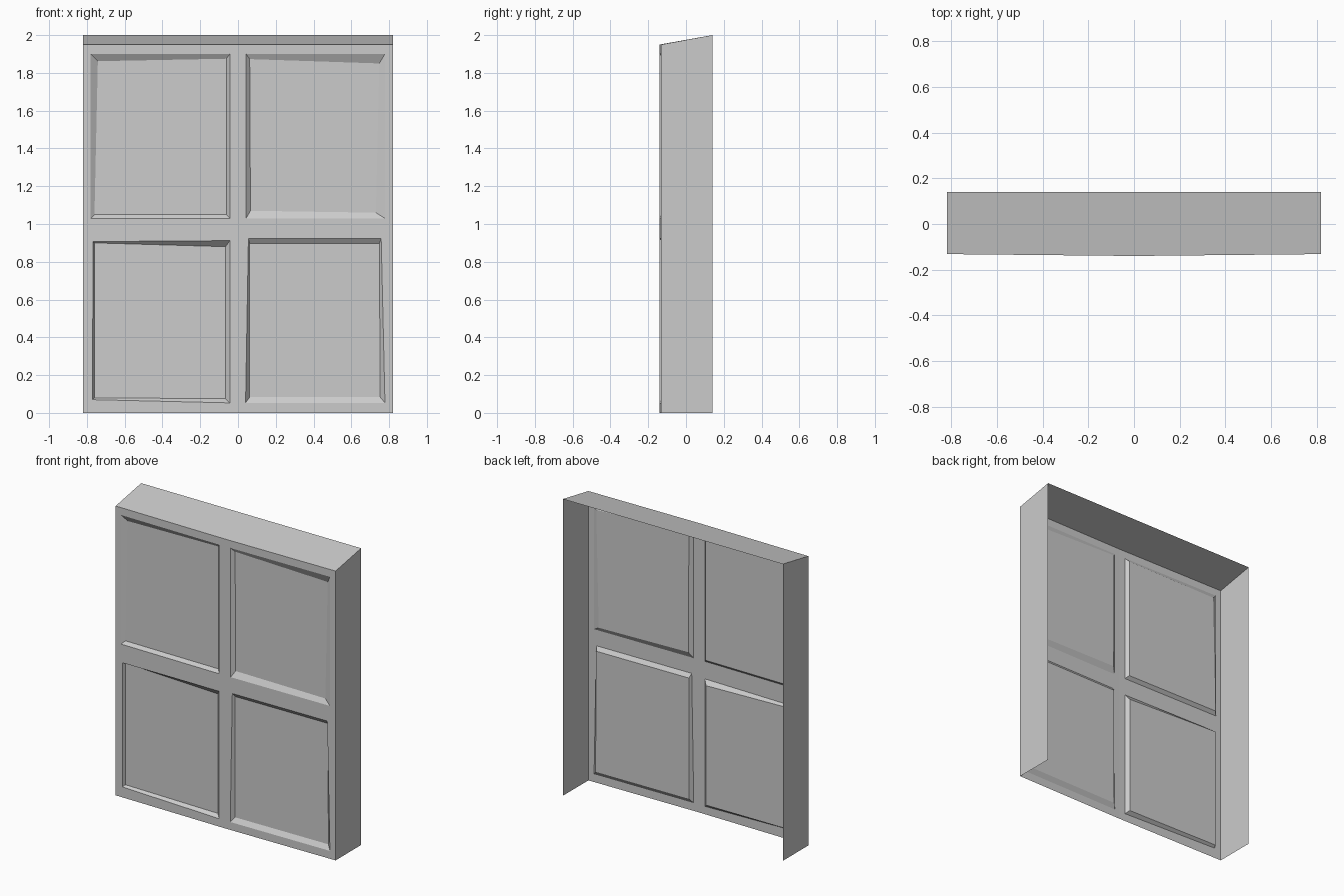
import bpy
import bmesh

cube = bpy.data.objects.get("Cube")
if cube:
    bpy.data.objects.remove(cube, do_unlink=True)

HALF_W, BACK, FRONT_TOP, BACK_TOP, MID = 0.82, 0.14, 1.95, 2.0, 0.97
RECESS = 0.02

grey = bpy.data.materials.new("plain grey")
grey.use_nodes = True
colour = (0.6, 0.6, 0.6, 1)
grey.diffuse_color = colour
grey.node_tree.nodes["Principled BSDF"].inputs["Base Color"].default_value = colour


def front_y(x):
    """The front bows gently outward toward its centre line."""
    return -0.14 + 0.01 * abs(x)


def on_front(points, depth=0.0):
    return [(x, front_y(x) + depth, z) for x, z in points]


def make_object(name, faces):
    bm = bmesh.new()
    for face in faces:
        bm.faces.new([bm.verts.new(p) for p in face])
    bmesh.ops.remove_doubles(bm, verts=bm.verts, dist=0.0005)
    mesh = bpy.data.meshes.new(name)
    bm.to_mesh(mesh)
    bm.free()
    mesh.materials.append(grey)
    obj = bpy.data.objects.new(name, mesh)
    bpy.context.collection.objects.link(obj)


def panel(name, cell, rim, floor):
    """Frame band, uneven sloping bevels and a recessed floor."""
    x0, x1, z0, z1 = cell
    loops = [on_front([(x0, z0), (x1, z0), (x1, z1), (x0, z1)]),
             on_front(rim), on_front(floor, RECESS)]
    faces = [loops[-1]]
    for a, b in zip(loops, loops[1:]):
        for i in range(4):
            j = (i + 1) % 4
            faces.append([a[i], a[j], b[j], b[i]])
    make_object(name, faces)


# Four front panels, corners listed counter-clockwise from lower -x
panel("upper_right_panel", (-HALF_W, 0, MID, FRONT_TOP),
      [(-0.78, 1.03), (-0.043, 1.03), (-0.043, 1.9), (-0.78, 1.9)],
      [(-0.76, 1.05), (-0.062, 1.05), (-0.062, 1.875), (-0.742, 1.862)])
panel("upper_left_panel", (0, HALF_W, MID, FRONT_TOP),
      [(0.043, 1.03), (0.778, 1.03), (0.778, 1.9), (0.043, 1.9)],
      [(0.066, 1.07), (0.73, 1.06), (0.748, 1.85), (0.062, 1.873)])
panel("lower_right_panel", (-HALF_W, 0, 0, MID),
      [(-0.77, 0.07), (-0.043, 0.053), (-0.043, 0.912), (-0.768, 0.907)],
      [(-0.76, 0.08), (-0.066, 0.075), (-0.066, 0.88), (-0.76, 0.9)])
panel("lower_left_panel", (0, HALF_W, 0, MID),
      [(0.04, 0.053), (0.778, 0.053), (0.758, 0.923), (0.055, 0.923)],
      [(0.062, 0.083), (0.753, 0.083), (0.748, 0.897), (0.062, 0.897)])

# Side walls; the back and bottom stay open
for name, x in (("right_side", -HALF_W), ("left_side", HALF_W)):
    y = front_y(x)
    wall = [(x, y, 0), (x, BACK, 0), (x, BACK, BACK_TOP), (x, y, FRONT_TOP)]
    make_object(name, [wall if x > 0 else wall[::-1]])

# Sloping top, following the bowed front edge
make_object("top", [[(a, front_y(a), FRONT_TOP), (b, front_y(b), FRONT_TOP),
                     (b, BACK, BACK_TOP), (a, BACK, BACK_TOP)]
                    for a, b in ((-HALF_W, 0), (0, HALF_W))])
